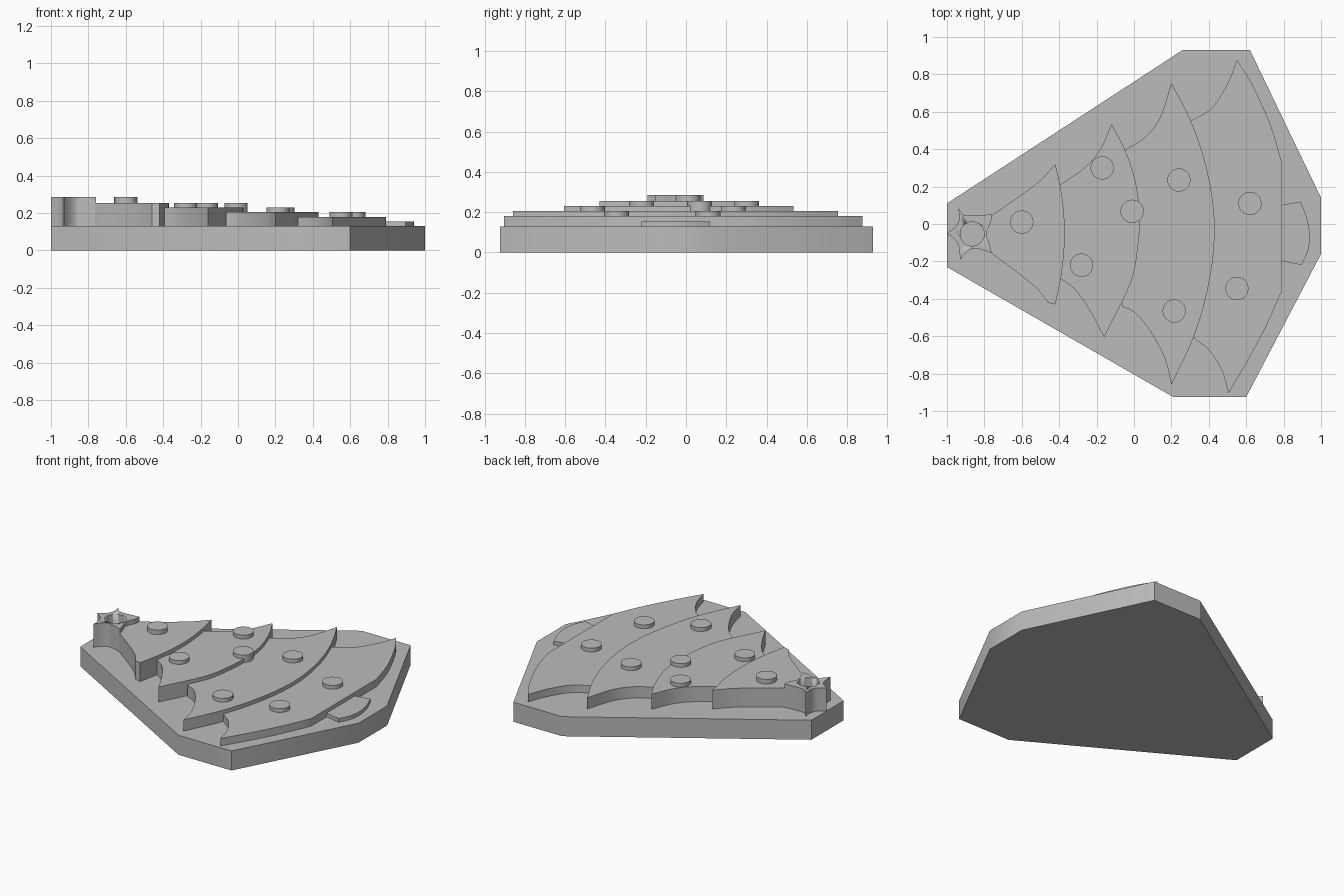
import bpy, bmesh, math
from mathutils import Vector

if "Cube" in bpy.data.objects:
    bpy.data.objects.remove(bpy.data.objects["Cube"])

grey = bpy.data.materials.new("plain grey")
grey.diffuse_color = (0.5, 0.5, 0.5, 1)
grey.use_nodes = True
grey.node_tree.nodes["Principled BSDF"].inputs["Base Color"].default_value = grey.diffuse_color


def smooth_run(pts, steps=4):
    """Catmull-Rom curve through the points, without the final point."""
    p = [Vector(q) for q in pts]
    if len(p) == 2:
        return [p[0]]
    p = [2 * p[0] - p[1]] + p + [2 * p[-1] - p[-2]]
    out = []
    for a, b, c, d in zip(p, p[1:], p[2:], p[3:]):
        for i in range(steps):
            t = i / steps
            out.append(0.5 * (2 * b + (c - a) * t + (2 * a - 5 * b + 4 * c - d) * t ** 2
                              + (3 * b - a - 3 * c + d) * t ** 3))
    return out


def slab(name, outline, z0, z1):
    """Flat plate extruded from an outline."""
    bm = bmesh.new()
    face = bm.faces.new([bm.verts.new((p[0], p[1], z0)) for p in outline])
    res = bmesh.ops.extrude_face_region(bm, geom=[face])
    for v in res["geom"]:
        if isinstance(v, bmesh.types.BMVert):
            v.co.z = z1
    bmesh.ops.recalc_face_normals(bm, faces=bm.faces)
    me = bpy.data.meshes.new(name)
    bm.to_mesh(me)
    bm.free()
    me.materials.append(grey)
    ob = bpy.data.objects.new(name, me)
    bpy.context.collection.objects.link(ob)
    bpy.ops.object.select_all(action='DESELECT')
    bpy.context.view_layer.objects.active = ob
    ob.select_set(True)
    bpy.ops.object.shade_smooth_by_angle(angle=math.radians(30))
    return ob


def tier(name, runs, z1):
    """Plate whose outline is smooth runs joined at sharp corners."""
    outline = []
    for run, nxt in zip(runs, runs[1:] + runs[:1]):
        outline += smooth_run(run)
        if (Vector(run[-1]) - Vector(nxt[0])).length > 1e-4:
            outline.append(Vector(run[-1]))
    return slab(name, outline, 0.12, z1)


def circle(x, y, r=0.062, n=40):
    return [(x + r * math.cos(2 * math.pi * i / n), y + r * math.sin(2 * math.pi * i / n))
            for i in range(n)]


# base plate
slab("base", [(-1, .11), (.26, .93), (.62, .93), (1, .14), (1, -.16), (.6, -.925),
              (.21, -.925), (-1, -.23)], 0, 0.13)

# branch tiers, each: upper sweep, outer edge, lower sweep
tier("branch_tier_1", [
    [(-.79, .02), (-.77, .04), (-.61, .15), (-.5, .235), (-.42, .32)],
    [(-.42, .32), (-.385, .15), (-.37, -.05), (-.385, -.25), (-.42, -.43)],
    [(-.42, -.43), (-.46, -.42)],
    [(-.46, -.42), (-.52, -.345), (-.61, -.27), (-.77, -.15), (-.79, -.13)]], 0.255)
tier("branch_tier_2", [
    [(-.395, .21), (-.26, .305), (-.18, .40), (-.12, .535)],
    [(-.12, .535), (-.05, .40), (.005, .24), (.03, .05), (.02, -.13), (-.02, -.32), (-.16, -.605)],
    [(-.16, -.605), (-.235, -.465), (-.315, -.35), (-.395, -.29)]], 0.23)
tier("branch_tier_3", [
    [(-.05, .395), (.06, .465), (.14, .57), (.2, .755)],
    [(.2, .755), (.3, .56), (.375, .35), (.42, .13), (.43, -.08), (.4, -.32), (.325, -.59), (.2, -.86)],
    [(.2, -.86), (.165, -.72), (.085, -.57), (.005, -.475), (-.065, -.44)]], 0.205)
tier("branch_tier_4", [
    [(.3, .55), (.415, .62), (.5, .75), (.55, .877)],
    [(.55, .877), (.63, .75), (.73, .53), (.79, .33)],
    [(.79, .33), (.79, -.36)],
    [(.79, -.36), (.7, -.56), (.6, -.745), (.505, -.905)],
    [(.505, -.905), (.47, -.785), (.405, -.68), (.32, -.61)]], 0.18)

# trunk stub
tier("trunk", [
    [(.78, .1), (.89, .12)],
    [(.89, .12), (.925, .03), (.94, -.065), (.93, -.145), (.895, -.22)],
    [(.895, -.22), (.78, -.195)]], 0.155)

# star with a round hole, arms flaring in curves
star = tier("star", [
    [(-.94, .088), (-.91, .05), (-.85, .045), (-.76, .052)],
    [(-.76, .052), (-.765, .01), (-.79, -.05), (-.775, -.1), (-.76, -.155)],
    [(-.76, -.155), (-.85, -.13), (-.895, -.15), (-.93, -.192)],
    [(-.93, -.192), (-.935, -.13), (-.95, -.09), (-1, -.05)],
    [(-1, -.05), (-.95, -.01), (-.935, .03), (-.94, .088)]], 0.285)
cutter = slab("star_hole_cutter", circle(-.865, -.053, .064), 0.1, 0.4)
cutter.hide_render = True
cutter.hide_set(True)
cut = star.modifiers.new("hole", 'BOOLEAN')
cut.operation, cut.object, cut.solver = 'DIFFERENCE', cutter, 'EXACT'

# round ornaments
for i, (x, y, top) in enumerate([
        (-.6, .01, .285), (-.17, .30, .255), (-.28, -.22, .255), (-.01, .068, .255),
        (.24, .235, .23), (.215, -.465, .23), (.62, .11, .205), (.55, -.345, .205)]):
    slab(f"ornament_{i + 1}", circle(x, y), 0.125, top)
